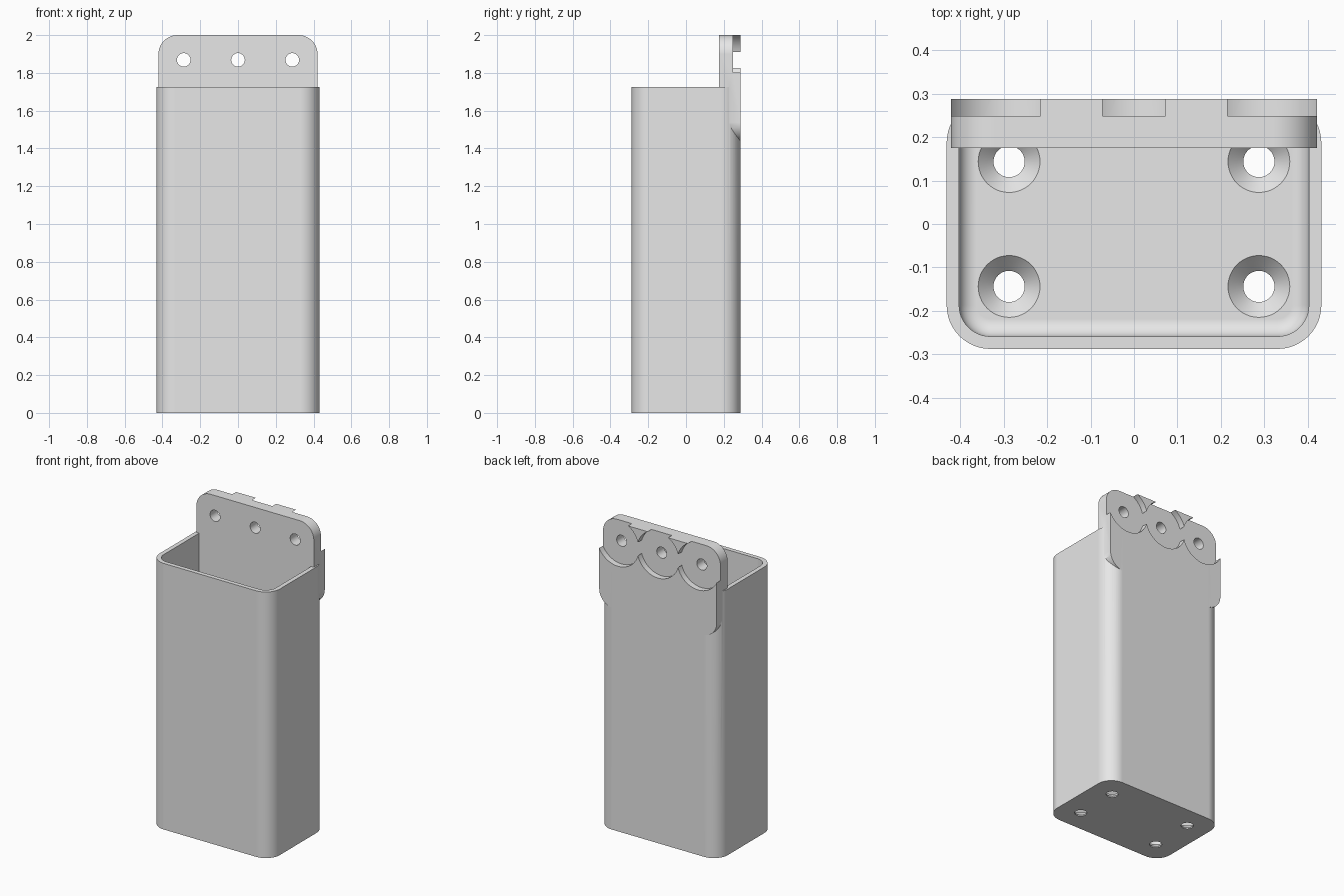
import bpy, bmesh, math
from mathutils import Matrix

cube = bpy.data.objects.get("Cube")
if cube:
    bpy.data.objects.remove(cube, do_unlink=True)

MM = 2 / 139.13            # one design unit
W, D, H = 60, 40, 120      # holder outside size
WALL, FLOOR, CORNER = 2, 3, 7
SCREW_Z, PITCH = 130, 20   # wall screw height and spacing

grey = bpy.data.materials.new("plain grey")
grey.use_nodes = True
grey.diffuse_color = (0.8, 0.8, 0.8, 1)
grey.node_tree.nodes["Principled BSDF"].inputs["Base Color"].default_value = (0.8, 0.8, 0.8, 1)


def ring(hx, hy, r, z, n=12):
    """Rounded rectangle outline; a circle when hx = hy = r."""
    pts = []
    for q, (sx, sy) in enumerate([(1, 1), (-1, 1), (-1, -1), (1, -1)]):
        for i in range(n + 1):
            a = (q + i / n) * math.pi / 2
            pts.append((sx * (hx - r) + r * math.cos(a),
                        sy * (hy - r) + r * math.sin(a), z))
    return pts


def disc(r, z):
    return ring(r, r, r, z)


def loft(name, rings, place=Matrix()):
    """Closed solid through a stack of outlines."""
    bm = bmesh.new()
    loops = [[bm.verts.new(p) for p in pts] for pts in rings]
    n = len(loops[0])
    for low, high in zip(loops, loops[1:]):
        for i in range(n):
            j = (i + 1) % n
            bm.faces.new((low[i], low[j], high[j], high[i]))
    bm.faces.new(loops[0][::-1])
    bm.faces.new(loops[-1])
    bmesh.ops.remove_doubles(bm, verts=bm.verts, dist=0.001)
    bm.transform(Matrix.Scale(MM, 4) @ place)
    bmesh.ops.recalc_face_normals(bm, faces=bm.faces)
    mesh = bpy.data.meshes.new(name)
    bm.to_mesh(mesh)
    bm.free()
    obj = bpy.data.objects.new(name, mesh)
    bpy.context.collection.objects.link(obj)
    return obj


def combine(target, tool, operation):
    mod = target.modifiers.new(operation, 'BOOLEAN')
    mod.operation, mod.solver, mod.object = operation, 'EXACT', tool
    bpy.context.view_layer.objects.active = target
    bpy.ops.object.modifier_apply(modifier=mod.name)
    bpy.data.objects.remove(tool, do_unlink=True)


def facing_back(x, z):
    """Places a loft so that its axis runs along y."""
    return Matrix.Translation((x, 0, z)) @ Matrix.Rotation(math.pi / 2, 4, 'X')


# Outer body
holder = loft("holder", [ring(W / 2, D / 2, CORNER, 0), ring(W / 2, D / 2, CORNER, H)])
holder.data.materials.append(grey)

# Cavity with a filleted floor edge
FILLET = 2.8
sections = []
for i in range(9):
    a = i / 8 * math.pi / 2
    inset = WALL + FILLET * (1 - math.sin(a))
    sections.append(ring(W / 2 - inset, D / 2 - inset, CORNER - inset,
                         FLOOR + FILLET * (1 - math.cos(a))))
sections.append(ring(W / 2 - WALL, D / 2 - WALL, CORNER - WALL, H + 5))
combine(holder, loft("cavity", sections), 'DIFFERENCE')

# Rear mounting plate, reaching above the rim
low, high = 100, 139.13
half = (high - low) / 2
plate = loft("mounting_plate",
             [ring(29.3, half, CORNER, -D / 2), ring(29.3, half, CORNER, -12.2)],
             facing_back(0, low + half))
combine(holder, plate, 'UNION')

# Wall screw holes, each with a wide round recess at the back
for x in (-PITCH, 0, PITCH):
    place = facing_back(x, SCREW_Z)
    combine(holder, loft("recess", [disc(10.45, -D / 2 - 3), disc(10.45, -17.3)], place), 'DIFFERENCE')
    combine(holder, loft("screw_hole", [disc(2.5, -D), disc(2.5, 0)], place), 'DIFFERENCE')

# Countersunk floor holes
for x in (-PITCH, PITCH):
    for y in (-PITCH / 2, PITCH / 2):
        sink = loft("countersink",
                    [disc(2.5, -2), disc(2.5, FLOOR - 2.5), disc(4.9, FLOOR - 0.1), disc(5, FLOOR + 0.1)],
                    Matrix.Translation((x, y, 0)))
        combine(holder, sink, 'DIFFERENCE')

# Smooth rounds, crisp edges
for o in bpy.context.selected_objects:
    o.select_set(False)
holder.select_set(True)
bpy.context.view_layer.objects.active = holder
bpy.ops.object.shade_smooth_by_angle(angle=math.radians(30))
weighted = holder.modifiers.new("even_shading", 'WEIGHTED_NORMAL')
weighted.keep_sharp = True
